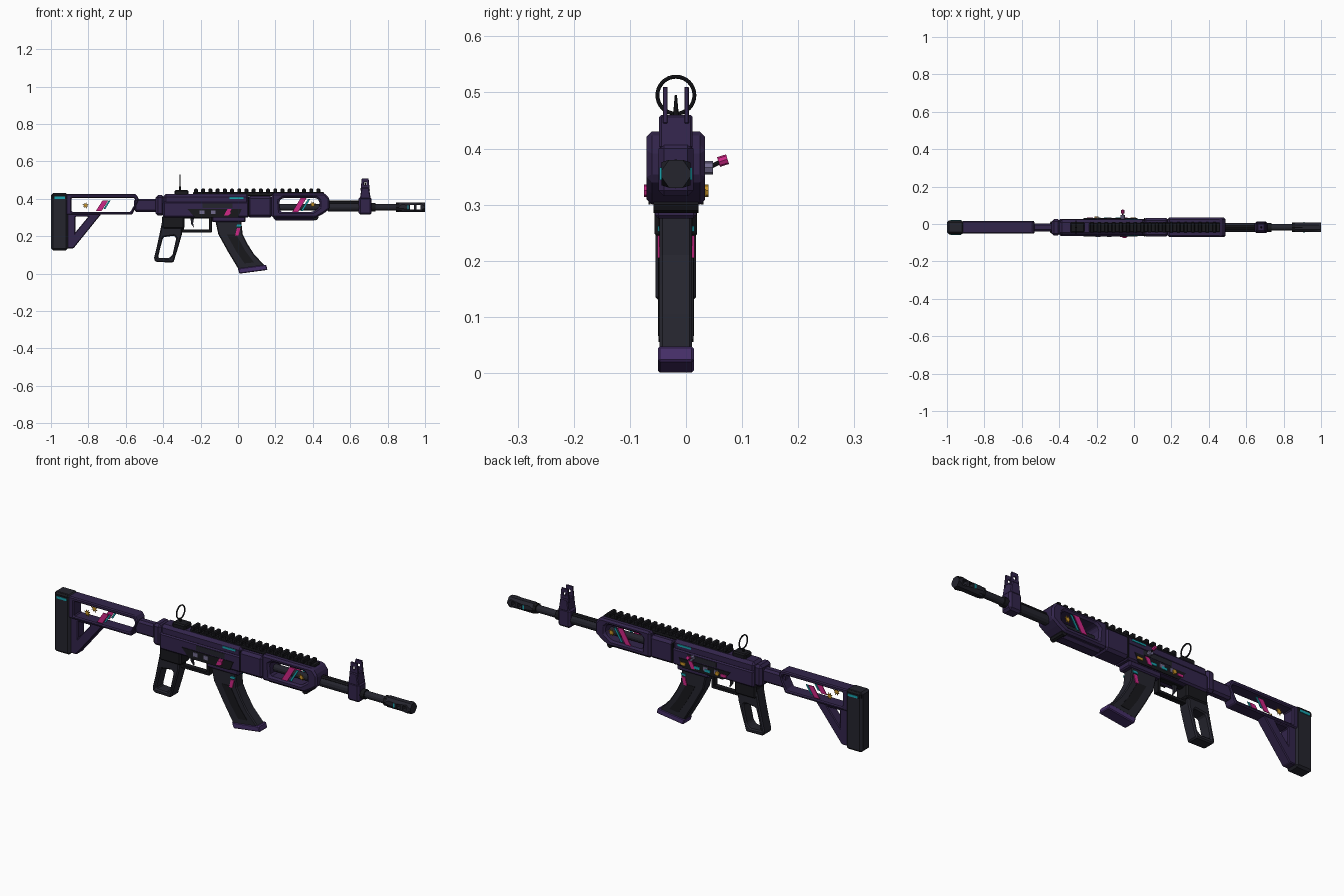
import bpy, bmesh, math
from mathutils import Vector, Matrix

cube = bpy.data.objects.get("Cube")
if cube:
    bpy.data.objects.remove(cube, do_unlink=True)

MID = -.018  # y of the long axis
AXIS = .355  # z of the barrel


def material(name, r, g, b):
    mat = bpy.data.materials.new(name)
    mat.use_nodes = True
    mat.diffuse_color = (r, g, b, 1)
    shader = next(n for n in mat.node_tree.nodes if n.type == "BSDF_PRINCIPLED")
    shader.inputs["Base Color"].default_value = (r, g, b, 1)
    shader.inputs["Roughness"].default_value = .6
    return mat


purple = material("dark purple", .032, .018, .07)
violet = material("violet", .06, .028, .14)
grey = material("charcoal", .018, .018, .027)
black = material("black", .009, .009, .012)
magenta = material("magenta", .62, .02, .24)
teal = material("teal", .01, .36, .42)
gold = material("gold", .6, .3, .02)
silver = material("lavender grey", .17, .15, .27)


def finish(name, bm, mat, smooth=False):
    bmesh.ops.recalc_face_normals(bm, faces=bm.faces)
    mesh = bpy.data.meshes.new(name)
    for face in bm.faces:
        face.smooth = smooth
    bm.to_mesh(mesh)
    bm.free()
    mesh.materials.append(mat)
    obj = bpy.data.objects.new(name, mesh)
    bpy.context.collection.objects.link(obj)
    return obj


def slab(name, outline, half, mat, holes=(), bevel=.004, longer=0, y=MID):
    """Side profile in x and z, extruded to both sides of y, edges chamfered."""
    bm = bmesh.new()
    for loop in (outline, *holes):
        verts = [bm.verts.new((x, y - half, z)) for x, z in loop]
        for i, v in enumerate(verts):
            bm.edges.new((verts[i - 1], v))
    if holes:
        bmesh.ops.triangle_fill(bm, edges=bm.edges[:], use_beauty=True)
    else:
        bm.faces.new(verts)
    out = bmesh.ops.extrude_face_region(bm, geom=bm.faces[:])
    moved = [g for g in out["geom"] if isinstance(g, bmesh.types.BMVert)]
    bmesh.ops.translate(bm, verts=moved, vec=(0, 2 * half, 0))
    bmesh.ops.recalc_face_normals(bm, faces=bm.faces)
    if bevel:
        sharp = [e for e in bm.edges if len(e.link_faces) == 2
                 and e.calc_face_angle() > .5 and e.calc_length() > longer]
        bmesh.ops.bevel(bm, geom=sharp, offset=bevel, segments=1,
                        affect="EDGES", clamp_overlap=True)
    return finish(name, bm, mat)


def rect(x0, x1, z0, z1):
    return [(x0, z0), (x1, z0), (x1, z1), (x0, z1)]


def box(name, x0, x1, z0, z1, half, mat, **options):
    return slab(name, rect(x0, x1, z0, z1), half, mat, **options)


def rod(name, start, end, radius, mat, sides=12, tip=None):
    start, end = Vector(start), Vector(end)
    bm = bmesh.new()
    turn = (end - start).to_track_quat("Z", "Y").to_matrix().to_4x4()
    bmesh.ops.create_cone(bm, cap_ends=True, segments=sides, radius1=radius,
                          radius2=radius if tip is None else tip,
                          depth=(end - start).length,
                          matrix=Matrix.Translation((start + end) / 2) @ turn)
    return finish(name, bm, mat)


def along(name, x0, x1, z, radius, mat, sides=12):
    return rod(name, (x0, MID, z), (x1, MID, z), radius, mat, sides)


def plates(name, outline, half, mat, sides=(-1, 1)):
    for s in sides:
        label = name + ("_right" if s < 0 else "_left")
        slab(label, outline, .002, mat, bevel=0, y=MID + s * half)


def slant(x, z0, z1, width, lean):
    return [(x, z0), (x + width, z0), (x + width + lean, z1), (x + lean, z1)]


def star(x, z, radius, points=8):
    corners = []
    for i in range(points * 2):
        r = radius if i % 2 else radius * .45
        a = math.pi * i / points
        corners.append((x + r * math.cos(a), z + r * math.sin(a)))
    return corners


# Stock: butt pad, open frame, strut, tube
box("butt_pad", -1, -.91, .125, .43, .036, grey, bevel=.01)
box("butt_cap", -.997, -.915, .395, .428, .038, black, bevel=.008)
plates("butt_stripe", rect(-.98, -.925, .4, .412), .038, teal)
slab("stock_frame", [(-.92, .315), (-.565, .315), (-.53, .4), (-.545, .425), (-.92, .425)],
     .033, purple, bevel=.005,
     holes=[[(-.89, .33), (-.575, .33), (-.545, .385), (-.555, .405), (-.89, .405)]])
slab("stock_strut", [(-.92, .32), (-.73, .32), (-.88, .135), (-.92, .135)], .026, purple,
     holes=[[(-.87, .305), (-.8, .305), (-.87, .22)]])
box("stock_tube", -.555, -.43, .33, .4, .022, purple, bevel=.01)
plates("stock_sun", star(-.815, .365, .018), .028, gold)
plates("stock_band", slant(-.76, .335, .39, .03, .035), .028, magenta)
plates("stock_line", slant(-.72, .345, .39, .01, .028), .028, teal)

# Receiver
box("rear_block", -.44, -.395, .31, .42, .044, purple, bevel=.012)
box("receiver_lower", -.4, .06, .3, .385, .046, purple, bevel=.008)
box("receiver_cover", -.4, .06, .37, .425, .041, purple, bevel=.014)
box("front_block", .05, .185, .3, .415, .05, purple, bevel=.013)
box("block_seam", .053, .06, .305, .41, .051, black, bevel=.01)
plates("side_panel", [(-.27, .345), (.02, .345), (0, .3), (-.23, .3)], .047, black)
plates("ejection_cover", rect(-.19, -.03, .35, .375), .046, grey)
plates("cover_stripe", rect(-.045, .03, .4, .41), .042, teal)
plates("receiver_band", slant(-.075, .31, .345, .022, .018), .05, magenta)
for x in (-.205, -.145):
    plates("panel_tile", rect(x, x + .025, .318, .338), .05, silver)
rod("selector", (-.05, MID - .045, .325), (-.05, MID - .057, .325), .011, magenta, 8)
rod("gold_pin", (-.2, MID + .045, .325), (-.2, MID + .058, .325), .011, gold, 8)
for x, mat in ((-.25, magenta), (-.16, teal), (-.1, teal), (-.02, gold)):
    plates("side_mark", rect(x, x + .03, .315, .328), .0515, mat, sides=[1])

# Charging handle on the far side
rod("handle_base", (-.06, MID + .04, .366), (-.06, .048, .366), .012, silver, 8)
rod("handle_arm", (-.06, .035, .363), (-.06, .063, .377), .004, black, 8)
rod("handle_knob", (-.06, .058, .376), (-.06, .074, .381), .009, magenta, 8)

# Handguard with open sides
slab("handguard", [(.18, .3), (.42, .3), (.455, .32), (.49, .345), (.49, .4), (.465, .43),
                   (.18, .43)], .052, purple, bevel=.009,
     holes=[[(.225, .33), (.4, .33), (.435, .355), (.435, .39), (.42, .405), (.24, .405),
             (.22, .39)]])
box("handguard_keel", .19, .42, .285, .32, .032, purple, bevel=.012)
rod("handguard_stud", (.415, MID - .04, .3), (.415, MID + .04, .3), .015, black, 8)
plates("guard_band", slant(.29, .33, .405, .032, .045), .045, magenta)
plates("guard_line", slant(.335, .335, .4, .012, .04), .045, teal)
plates("guard_sun", star(.4, .37, .018), .045, gold)

# Top rail with teeth
box("rail_base", -.24, .46, .415, .437, .025, black)
for i in range(18):
    x = -.235 + i * .0385
    box("rail_tooth", x, x + .021, .43, .454, .028, black)

# Barrel and muzzle
along("barrel", .17, .87, AXIS, .018, grey)
along("barrel_sleeve", .48, .65, AXIS, .024, grey)
along("gas_tube", .48, .65, .378, .012, black, 8)
along("barrel_collar", .71, .735, AXIS, .024, black)
along("muzzle_collar", .845, .9, AXIS, .026, black, 8)
slab("muzzle_brake", rect(.86, 1, AXIS - .025, AXIS + .025), .026, grey, bevel=.014,
     longer=.1, holes=[rect(x, x + .022, AXIS - .011, AXIS + .011) for x in (.92, .955)])
plates("muzzle_mark", rect(.905, .912, .344, .366), .027, teal)

# Front sight: block, two ears, post
box("front_sight_block", .645, .715, .315, .41, .031, purple, bevel=.01)
slab("front_sight_tower", [(.652, .4), (.71, .4), (.7, .46), (.66, .46)], .03, purple)
for side in (-1, 1):
    slab("front_sight_ear", [(.655, .445), (.705, .445), (.698, .51), (.662, .51)], .004,
         purple, bevel=.001, y=MID + side * .019,
         holes=[rect(.673, .687, .475, .49)])
rod("front_sight_post", (.68, MID, .45), (.68, MID, .495), .006, black, 8, tip=.002)

# Rear ring sight
box("rear_sight_base", -.34, -.265, .41, .447, .028, black, bevel=.006)
bpy.ops.mesh.primitive_torus_add(major_radius=.033, minor_radius=.0035, major_segments=32,
                                 minor_segments=8, location=(-.31, MID, .495),
                                 rotation=(0, math.pi / 2, 0))
ring = bpy.context.object
ring.name = "rear_sight_ring"
ring.data.materials.append(black)
bpy.ops.object.shade_smooth_by_angle()
rod("rear_sight_stem", (-.31, MID, .44), (-.31, MID, .465), .005, black, 8)

# Grip, guard and trigger
slab("grip", [(-.4, .31), (-.295, .31), (-.3, .21), (-.32, .14), (-.345, .06), (-.44, .062),
              (-.45, .08), (-.435, .14), (-.42, .21)], .032, grey, bevel=.006,
     holes=[[(-.4, .195), (-.34, .203), (-.33, .19), (-.35, .1), (-.37, .082), (-.428, .085),
             (-.415, .14)]])
box("grip_mount", -.405, -.285, .24, .31, .038, black, bevel=.008)
slab("trigger_guard", rect(-.3, -.14, .22, .305), .014, black, bevel=.002,
     holes=[rect(-.29, -.155, .235, .295)])
slab("trigger", [(-.255, .3), (-.235, .3), (-.24, .27), (-.235, .245), (-.25, .265)],
     .006, grey, bevel=0)

# Magazine
box("magazine_well", -.14, .04, .275, .31, .037, purple, bevel=.006)
slab("magazine", [(-.125, .3), (.015, .3), (.025, .21), (.05, .16), (.085, .105), (.15, .035),
                  (.005, .02), (-.055, .12), (-.105, .21)], .029, grey, bevel=.005)
plates("magazine_rib", [(-.06, .21), (-.01, .21), (.04, .12), (.085, .06), (.035, .055),
                        (-.01, .12)], .029, black)
slab("magazine_base", [(.008, 0), (.158, .02), (.15, .048), (-.002, .028)], .032, violet)
plates("magazine_band", slant(-.015, .205, .245, .018, .01), .031, magenta)
plates("magazine_line", slant(-.01, .252, .262, .025, .005), .031, teal)
